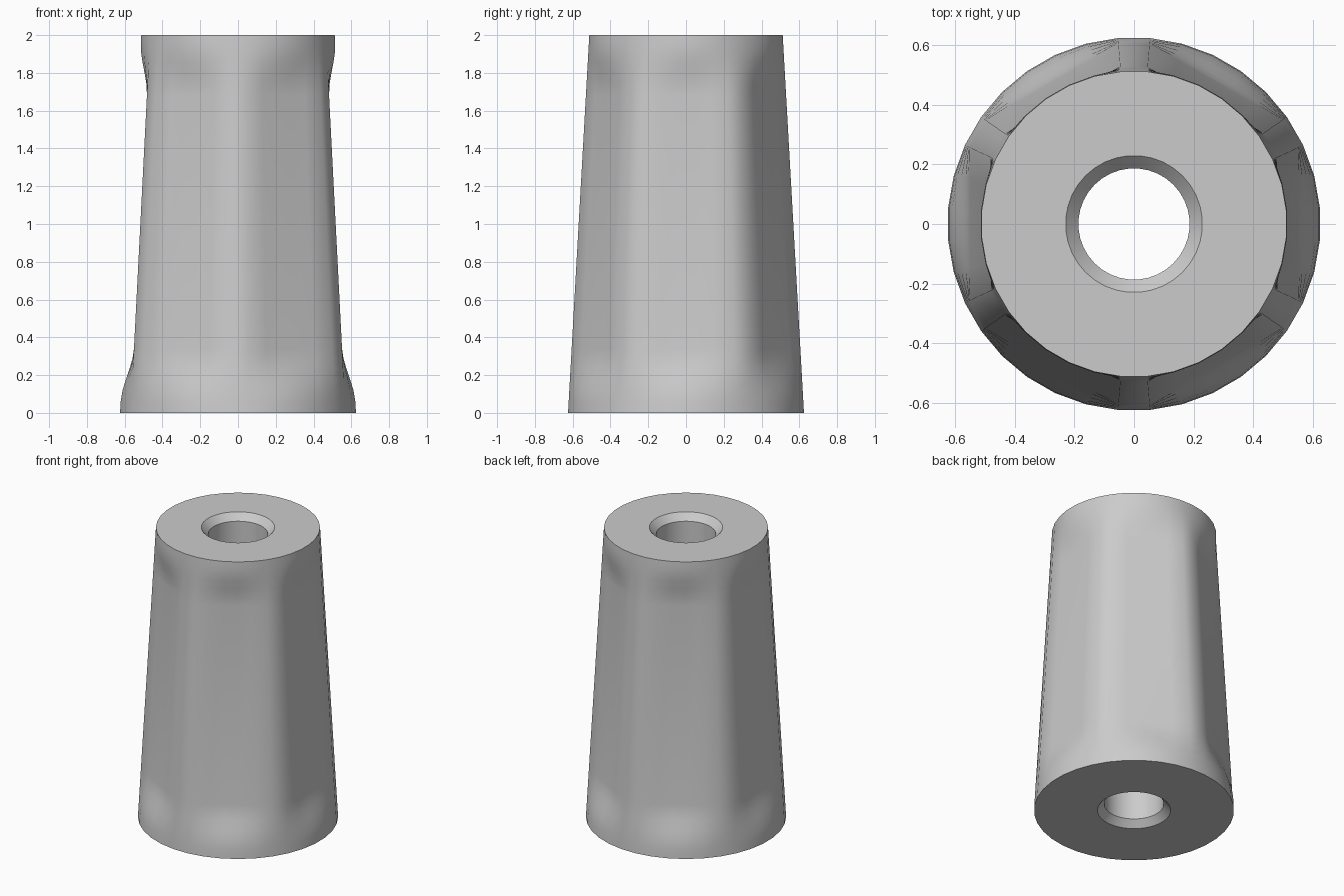
import bpy, bmesh
from math import cos, sin, radians

cube = bpy.data.objects.get("Cube")
if cube:
    bpy.data.objects.remove(cube, do_unlink=True)

SEGMENTS = 36
HEIGHT = 2.0
BASE_R, TOP_R = 0.627, 0.514
FLAT_HALF = radians(25)      # half the angle covered by one flat
BORE_R, MOUTH_R, CHAMFER = 0.187, 0.23, 0.045


def smooth(a, b, z):
    t = min(max((z - a) / (b - a), 0), 1)
    return t * t * (3 - 2 * t)


def body_radius(index, z):
    """Tapered cone with six flats that fade out near both ends."""
    cone = BASE_R + (TOP_R - BASE_R) * z / HEIGHT
    offset = radians((index * 10 + 5 + 30) % 60 - 30)
    flat = cone * cos(FLAT_HALF) / cos(offset)
    depth = smooth(0.06, 0.34, z) * (1 - smooth(1.68, 1.96, z))
    return cone + (min(flat, cone) - cone) * depth


def ring(bm, z, radius):
    verts = []
    for i in range(SEGMENTS):
        a = radians(i * 10 + 5)
        r = radius(i, z)
        verts.append(bm.verts.new((r * cos(a), r * sin(a), z)))
    return verts


# Outer wall, then down through the chamfered bore
bm = bmesh.new()
levels = [0, 0.06, 0.12, 0.18, 0.24, 0.29, 0.34, 1.68, 1.74, 1.8, 1.86, 1.91, 1.96, HEIGHT]
rings = [ring(bm, z, body_radius) for z in levels]
for z, r in ((HEIGHT, MOUTH_R), (HEIGHT - CHAMFER, BORE_R), (CHAMFER, BORE_R), (0, MOUTH_R)):
    rings.append(ring(bm, z, lambda i, h, r=r: r))
for k, lower in enumerate(rings):
    upper = rings[(k + 1) % len(rings)]
    for i in range(SEGMENTS):
        j = (i + 1) % SEGMENTS
        bm.faces.new((lower[i], lower[j], upper[j], upper[i]))
bmesh.ops.recalc_face_normals(bm, faces=bm.faces)

mesh = bpy.data.meshes.new("tapered_sleeve")
bm.to_mesh(mesh)
bm.free()
sleeve = bpy.data.objects.new("tapered_sleeve", mesh)
bpy.context.collection.objects.link(sleeve)

# Plain grey material
grey = bpy.data.materials.new("light grey")
grey.use_nodes = True
colour = (0.6, 0.6, 0.6, 1)
grey.diffuse_color = colour
grey.node_tree.nodes["Principled BSDF"].inputs["Base Color"].default_value = colour
mesh.materials.append(grey)

# Soft shading with sharp rims
bpy.ops.object.select_all(action='DESELECT')
sleeve.select_set(True)
bpy.context.view_layer.objects.active = sleeve
bpy.ops.object.shade_smooth_by_angle(angle=radians(30))
